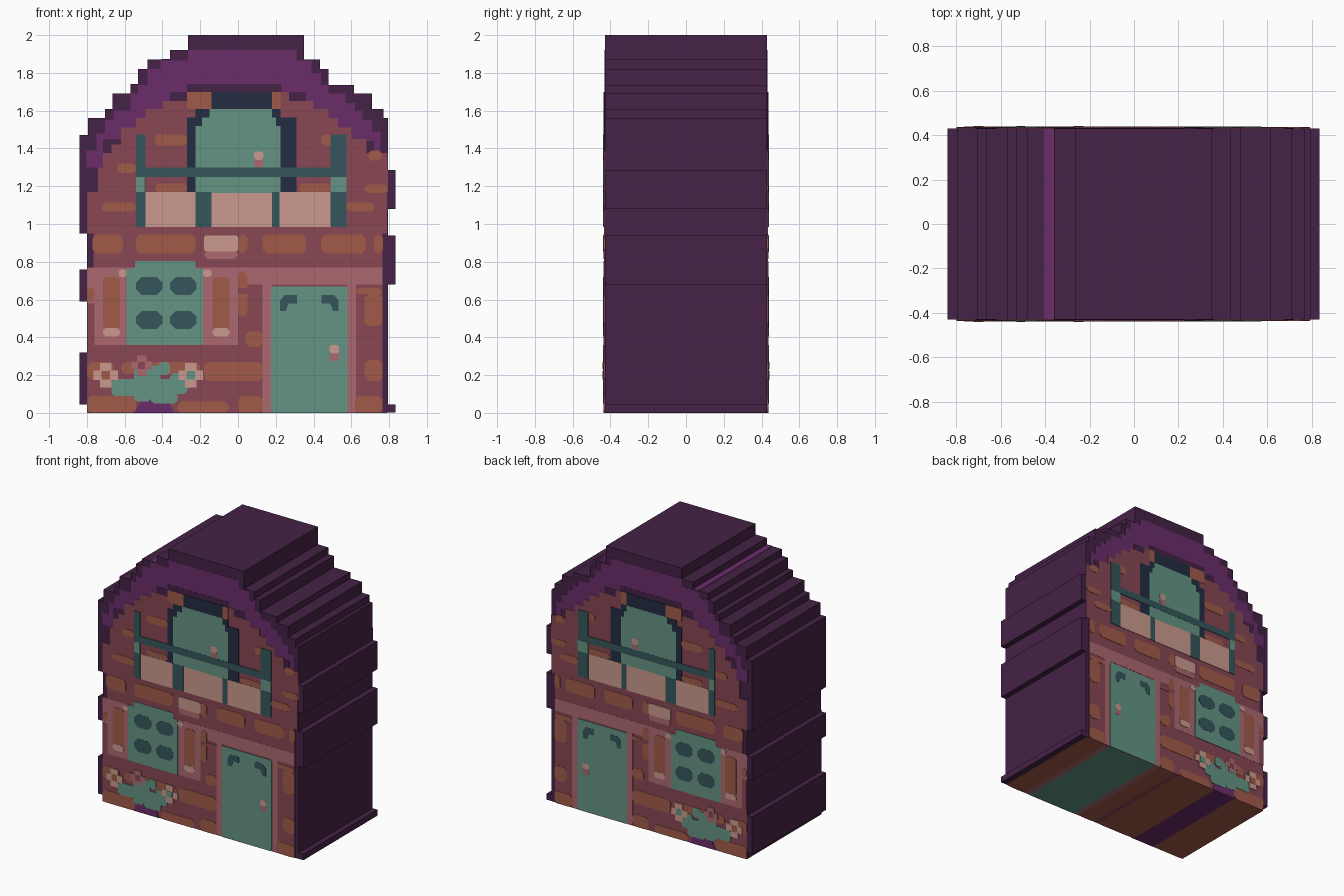
import bpy, bmesh

D = 0.43            # half depth of the house
STEP = 0.0012       # how far each painted layer stands proud


def material(name, r, g, b):
    m = bpy.data.materials.new(name)
    lin = [((v / 255 + 0.055) / 1.055) ** 2.4 for v in (r, g, b)]
    m.diffuse_color = (*lin, 1)
    return m


DARK = material("dark plum", 69, 34, 70)
PURPLE = material("roof purple", 106, 45, 106)
MAROON = material("maroon wall", 136, 71, 82)
BRICK = material("orange brick", 161, 91, 72)
PINK = material("dusty pink", 171, 105, 112)
PEACH = material("peach", 203, 154, 142)
TEAL = material("soft teal", 100, 148, 132)
DTEAL = material("dark teal", 53, 86, 91)
NAVY = material("navy", 34, 44, 66)


def rect(x0, x1, z0, z1, c=0.0):
    """Rectangle outline with optional cut corners."""
    if not c:
        return [(x0, z0), (x1, z0), (x1, z1), (x0, z1)]
    return [(x0 + c, z0), (x1 - c, z0), (x1, z0 + c), (x1, z1 - c),
            (x1 - c, z1), (x0 + c, z1), (x0, z1 - c), (x0, z0 + c)]


def stair(cols, right):
    """Stepped top edge, left to right; each column is (left x, top z)."""
    pts = []
    for i, (x, z) in enumerate(cols):
        pts += [(x, z), (cols[i + 1][0] if i + 1 < len(cols) else right, z)]
    return pts


def prism(name, loops, mat, y0, y1):
    """Extrude x-z outlines between two depths as one object."""
    bm = bmesh.new()
    for loop in loops:
        f = bm.faces.new([bm.verts.new((x, y0, z)) for x, z in loop])
        ext = bmesh.ops.extrude_face_region(bm, geom=[f])
        verts = [v for v in ext["geom"] if isinstance(v, bmesh.types.BMVert)]
        bmesh.ops.translate(bm, verts=verts, vec=(0, y1 - y0, 0))
    bmesh.ops.recalc_face_normals(bm, faces=bm.faces)
    me = bpy.data.meshes.new(name)
    bm.to_mesh(me)
    bm.free()
    me.materials.append(mat)
    ob = bpy.data.objects.new(name, me)
    bpy.context.collection.objects.link(ob)
    return ob


def paint(name, mat, layer, *loops):
    """Thin plates on the front, mirrored to the back."""
    ob = prism(name, loops, mat, -D - layer * STEP, -D)
    mod = ob.modifiers.new("front_and_back", "MIRROR")
    mod.use_axis = (False, True, False)
    mod.use_mirror_merge = False


def rects(table, c=0.0):
    return [rect(*r, c) for r in table]


# House body: bumpy side walls and stepped roof in one silhouette
left_wall = [(-.80, .001), (-.80, .045), (-.84, .045), (-.84, .32), (-.80, .32), (-.80, .59),
             (-.84, .59), (-.84, .76), (-.80, .76), (-.80, .95), (-.84, .95)]
roof = stair([(-.84, 1.47), (-.795, 1.56), (-.705, 1.61), (-.665, 1.69), (-.57, 1.74),
              (-.53, 1.82), (-.48, 1.87), (-.36, 1.92), (-.265, 2.0), (.35, 1.87),
              (.435, 1.82), (.48, 1.735), (.615, 1.69), (.71, 1.61), (.77, 1.56)], .795)
right_wall = [(.795, 1.285), (.835, 1.285), (.835, 1.08), (.795, 1.08), (.795, .94), (.835, .94),
              (.835, .68), (.795, .68), (.795, .045), (.835, .045), (.835, .001)]
prism("house_body", [left_wall + roof + right_wall], DARK, -D, D)
prism("roof_stripe", [rect(-.405, -.36, 1.865, 1.873)], PURPLE, -D, D)

# Coloured underside
for i, (x0, x1, m) in enumerate([(-.80, -.54, BRICK), (-.54, -.36, PURPLE), (-.36, -.04, BRICK),
                                 (-.04, .0, MAROON), (.0, .13, BRICK), (.13, .175, PINK),
                                 (.175, .58, TEAL), (.58, .625, PINK), (.625, .79, BRICK)]):
    prism(f"base_strip_{i}", [rect(x0, x1, 0, .003)], m, -D, D)

# Roof front, dark shadow edge and gable wall
paint("roof_front", PURPLE, 1, stair(
    [(-.805, 1.39), (-.75, 1.48), (-.705, 1.55), (-.66, 1.60), (-.57, 1.69), (-.53, 1.735),
     (-.48, 1.82), (-.41, 1.865), (-.265, 1.92), (.31, 1.865), (.39, 1.80), (.44, 1.735),
     (.48, 1.69), (.57, 1.64), (.62, 1.60), (.66, 1.55), (.71, 1.49)], .755)
    + [(.755, 1.39), (.68, 1.30), (-.805, 1.30)])
gable = [(-.715, 1.375), (-.67, 1.42), (-.62, 1.51), (-.54, 1.56), (-.49, 1.61), (-.40, 1.65),
         (-.27, 1.70), (.27, 1.65), (.40, 1.61), (.48, 1.56), (.53, 1.51), (.60, 1.45)]
paint("gable_shadow", DARK, 2, rect(-.27, .23, 1.70, 1.74), rect(-.36, -.27, 1.62, 1.70),
      rect(.23, .36, 1.62, 1.70), rect(-.715, -.62, 1.37, 1.45), rect(.60, .72, 1.36, 1.44))
paint("gable_wall", MAROON, 3, stair(gable, .68) + [(.68, 1.2), (-.715, 1.2)])
paint("lower_wall", MAROON, 3, rect(-.80, .765, 0, .77), rect(-.765, .765, .76, .95),
      rect(-.80, .79, .95, 1.17), rect(-.74, .795, 1.17, 1.30), rect(.67, .795, 1.29, 1.375))
paint("pink_surround", PINK, 4, rect(-.80, 0, .36, .77), rect(0, .765, .68, .77),
      rect(.13, .18, 0, .70), rect(.575, .625, 0, .70))
paint("window_side_wall", MAROON, 5, rect(-.80, -.76, .36, .58), rect(0, .13, .63, .66))

# Bricks
paint("main_bricks", BRICK, 5, *rects([
    (-.77, -.61, .845, .945), (-.54, -.225, .845, .945), (0, .05, .845, .945),
    (.13, .36, .845, .945), (.44, .675, .845, .945), (.72, .768, .845, .945),
    (-.80, -.54, 0, .09), (-.32, -.05, 0, .06), (0, .13, 0, .09), (-.18, .13, .17, .27),
    (-.80, -.66, .18, .27), (-.62, -.20, .205, .27), (.62, .765, 0, .09),
    (.67, .765, .17, .28), (.67, .765, .46, .63), (.0, .05, .51, .75),
    (.04, .13, .35, .43), (-.80, -.76, .59, .67)], .02))
paint("thin_bricks", BRICK, 5, *rects([
    (-.72, -.54, 1.065, 1.115), (-.64, -.54, 1.27, 1.32), (-.44, -.27, 1.415, 1.475),
    (.44, .50, 1.415, 1.475), (.32, .49, 1.17, 1.215), (-.44, -.27, 1.17, 1.215),
    (.67, .79, 1.165, 1.21), (.575, .72, 1.065, 1.115), (.69, .76, 1.335, 1.39),
    (.62, .765, .63, .66), (.03, .13, .635, .66)], .015))
paint("arch_bricks", BRICK, 5, rect(-.27, -.14, 1.61, 1.70), rect(.18, .225, 1.61, 1.70))

# Upper balcony door
paint("upper_door_frame", NAVY, 5, rect(-.14, .18, 1.58, 1.70), rect(-.225, .225, 1.50, 1.61),
      rect(-.27, -.2, 1.165, 1.565), rect(.2, .31, 1.165, 1.565))
paint("upper_door", TEAL, 6, stair([(-.225, 1.52), (-.19, 1.565), (-.15, 1.61),
                                    (.18, 1.565), (.2, 1.52)], .225) + [(.225, 1.165), (-.225, 1.165)])

# Balcony
paint("balcony_panels", PEACH, 6, rect(-.50, .50, .985, 1.17))
paint("balcony_frame", DTEAL, 7, rect(-.54, -.49, .985, 1.475), rect(.49, .575, .985, 1.475),
      rect(-.49, .49, 1.25, 1.30), rect(-.225, -.14, .985, 1.17), rect(.18, .22, .985, 1.17))
paint("balcony_post_caps", TEAL, 8, rect(-.54, -.495, 1.17, 1.25), rect(.49, .575, 1.17, 1.25))

# Lamp plate under the balcony
paint("lamp_base", PINK, 6, rect(-.18, 0, .815, .86, .02))
paint("lamp", PEACH, 7, rect(-.18, 0, .855, .94, .01))

# Window with four panes and shutters
paint("window", TEAL, 6, rect(-.59, -.185, .36, .765), rect(-.545, -.225, .76, .805))
paint("window_panes", DTEAL, 7, *[rect(x, x + .14, z, z + .095, .03)
                                  for x in (-.54, -.36) for z in (.445, .625)])
for side, x in (("left", -.715), ("right", -.135)):
    paint(f"{side}_shutter", BRICK, 6, rect(x, x + .09, .44, .72, .015))
    paint(f"{side}_shutter_foot", PEACH, 7, rect(x, x + .09, .405, .45, .015))
paint("shutter_highlights", PEACH, 6, rect(-.63, -.59, .72, .76, .01), rect(-.185, -.14, .72, .76, .01))

# Front door with corner trims
paint("front_door", TEAL, 6, rect(.175, .58, 0, .67, .01))
paint("door_corner_trim", DTEAL, 7, *[
    [(m + s * a, z) for a, z in ((.155, .54), (.155, .595), (.13, .625), (.065, .625), (.065, .58), (.11, .58), (.125, .54))]
    for m, s in ((.378, -1), (.378, 1))])

# Door knobs
for name, x, z in (("upper", .085, 1.30), ("front", .485, .275)):
    paint(f"{name}_knob", PEACH, 7, rect(x, x + .05, z + .04, z + .085, .01))
    paint(f"{name}_knob_shade", PINK, 7, rect(x, x + .05, z, z + .042, .01))

# Flower pot, leaves and blossoms
paint("flower_pot", PURPLE, 6, [(-.55, 0), (-.34, 0), (-.37, .07), (-.51, .07)])
paint("leaves", TEAL, 7, *rects([
    (-.67, -.53, .09, .18), (-.60, -.27, .10, .16), (-.55, -.41, .14, .25), (-.46, -.32, .05, .18),
    (-.55, -.46, .06, .12), (-.36, -.24, .13, .21), (-.42, -.36, .20, .27)], .015))


def blossom(name, x, z, petal, heart, r=.05):
    paint(name + "_petals", petal, 8, rect(x - r * 1.3, x + r * 1.3, z - r * .5, z + r * .5),
          rect(x - r * .6, x + r * .6, z - r * 1.3, z + r * 1.3))
    paint(name + "_heart", heart, 9, rect(x - r * .45, x + r * .45, z - r * .45, z + r * .45))


blossom("left_blossom", -.70, .20, PEACH, BRICK)
blossom("right_blossom", -.25, .20, PEACH, TEAL)
blossom("middle_blossom", -.51, .25, PINK, MAROON, .042)
